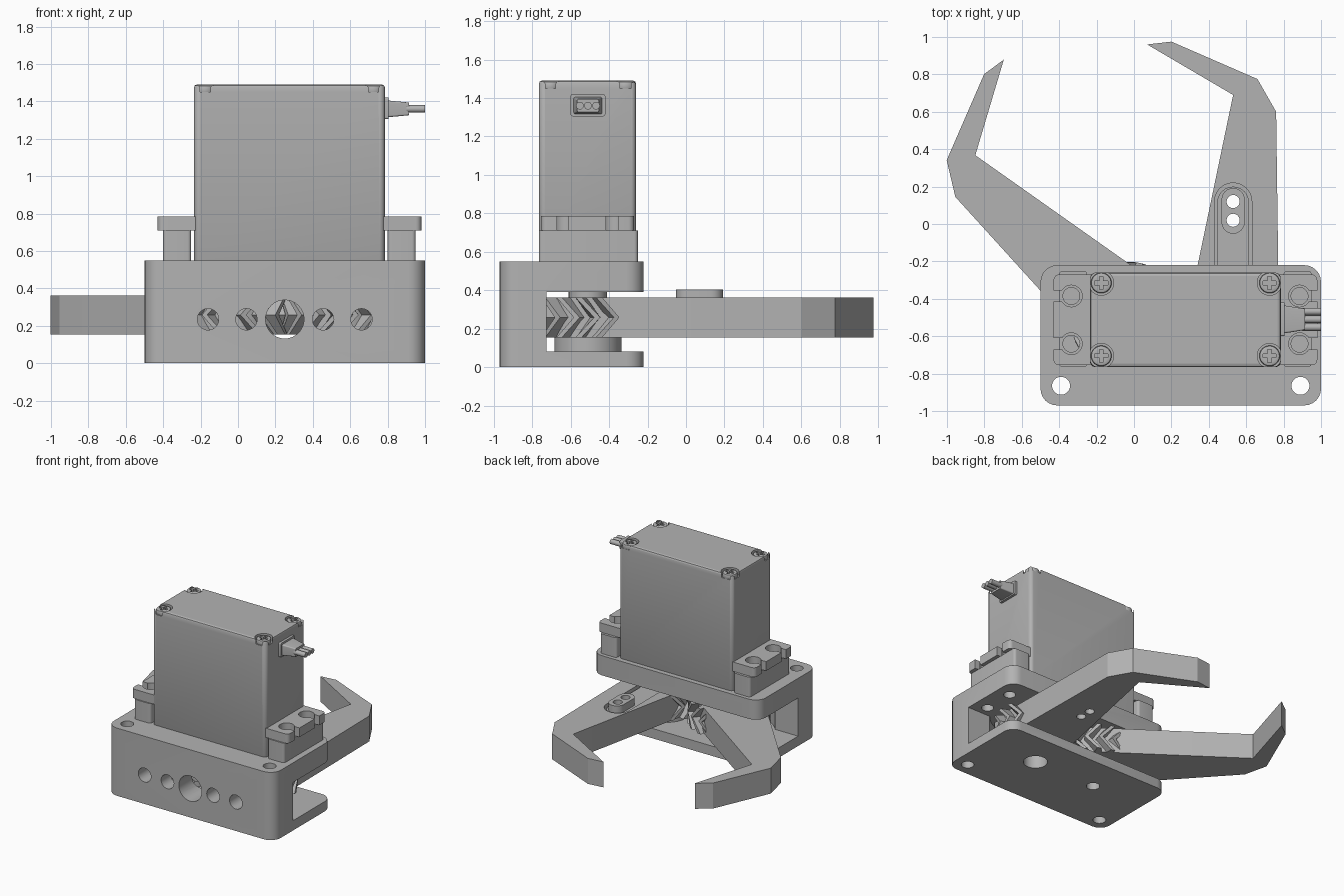
import bpy, bmesh
from math import sin, cos, pi, radians
from mathutils import Matrix, Vector

if "Cube" in bpy.data.objects:
    bpy.data.objects.remove(bpy.data.objects["Cube"])

grey = bpy.data.materials.new("plain_grey")
grey.use_nodes = True
grey.diffuse_color = (0.45, 0.45, 0.45, 1)
grey.node_tree.nodes["Principled BSDF"].inputs["Base Color"].default_value = (0.45, 0.45, 0.45, 1)

ALONG_Y = Matrix.Rotation(pi / 2, 4, 'X')
ALONG_X = Matrix(((0, 0, 1, 0), (1, 0, 0, 0), (0, 1, 0, 0), (0, 0, 0, 1)))


# Outline helpers
def arc(cx, cy, r, a0, a1, n):
    return [(cx + r * cos(radians(a0 + (a1 - a0) * i / n)),
             cy + r * sin(radians(a0 + (a1 - a0) * i / n))) for i in range(n + 1)]


def circle(cx, cy, r, n=32):
    return arc(cx, cy, r, 0, 360, n)[:-1]


def rect(x0, x1, y0, y1, r=0):
    if not r:
        return [(x0, y0), (x1, y0), (x1, y1), (x0, y1)]
    return (arc(x1 - r, y0 + r, r, -90, 0, 6) + arc(x1 - r, y1 - r, r, 0, 90, 6)
            + arc(x0 + r, y1 - r, r, 90, 180, 6) + arc(x0 + r, y0 + r, r, 180, 270, 6))


def slot(cx, y0, y1, r):
    return arc(cx, y0, r, 180, 360, 12) + arc(cx, y1, r, 0, 180, 12)


# Object helpers
def finish(name, bm, matrix):
    bmesh.ops.transform(bm, matrix=matrix, verts=bm.verts)
    bmesh.ops.recalc_face_normals(bm, faces=bm.faces)
    mesh = bpy.data.meshes.new(name)
    bm.to_mesh(mesh)
    bm.free()
    mesh.materials.append(grey)
    ob = bpy.data.objects.new(name, mesh)
    bpy.context.collection.objects.link(ob)
    return ob


def prism(name, outline, z0, z1, matrix=Matrix(), taper=1):
    bm = bmesh.new()
    mid = sum((Vector(p) for p in outline), Vector((0, 0))) / len(outline)
    low = [bm.verts.new((x, y, z0)) for x, y in outline]
    high = [bm.verts.new((*(mid + (Vector(p) - mid) * taper), z1)) for p in outline]
    bm.faces.new(low[::-1])
    bm.faces.new(high)
    n = len(low)
    for i in range(n):
        j = (i + 1) % n
        bm.faces.new((low[i], low[j], high[j], high[i]))
    return finish(name, bm, matrix)


def apply(ob, mod):
    bpy.context.view_layer.objects.active = ob
    bpy.ops.object.modifier_apply(modifier=mod.name)


def cut(ob, outline, z0, z1, matrix=Matrix()):
    cutter = prism("cutter", outline, z0, z1, matrix)
    cutter.hide_render = True
    mod = ob.modifiers.new("cut", 'BOOLEAN')
    mod.operation, mod.solver, mod.object = 'DIFFERENCE', 'EXACT', cutter
    apply(ob, mod)
    bpy.data.objects.remove(cutter)


def soften(ob, width):
    mod = ob.modifiers.new("soften", 'BEVEL')
    mod.width, mod.segments, mod.angle_limit = width, 2, radians(40)
    apply(ob, mod)


AXIS_Y = -0.51
RIGHT_X, LEFT_X = 0.53, -0.03
MOUNT_X, MOUNT_Y = (-0.335, 0.885), (-0.64, -0.385)

# C-shaped bracket with gear clearance and drilled holes
bracket = prism("bracket", rect(-0.5, 1, -0.97, -0.22, 0.09), 0, 0.55)
cut(bracket, rect(-1, 2, -0.725, 0), 0.08, 0.39)
for x in (LEFT_X, RIGHT_X):
    cut(bracket, circle(x, AXIS_Y, 0.34, 48), 0.08, 0.39)
for x in (-0.16, 0.045, 0.25, 0.455, 0.66):
    cut(bracket, circle(x, 0.235, 0.103 if x == 0.25 else 0.057), 0.4, 1.1, ALONG_Y)
for x in (-0.39, 0.89):
    cut(bracket, circle(x, -0.865, 0.048), -0.1, 0.7)
cut(bracket, circle(RIGHT_X, AXIS_Y, 0.09), -0.1, 0.2)
cut(bracket, circle(LEFT_X, AXIS_Y, 0.05), -0.1, 0.2)

# Raised pads that carry the servo flange
pads = [prism("left_end_pad", rect(-0.4, -0.25, -0.765, -0.25, 0.02), 0.54, 0.71),
        prism("right_end_pad", rect(0.8, 0.95, -0.765, -0.25, 0.02), 0.54, 0.71)]
for x, pad in zip(MOUNT_X, pads):
    for y in MOUNT_Y:
        cut(pad, circle(x, y, 0.045), 0.5, 0.8)
        cut(bracket, circle(x, y, 0.045), 0.3, 0.8)

# Servo flange with open keyhole slots
flange = prism("servo_flange", rect(-0.43, 0.98, -0.755, -0.27, 0.03), 0.71, 0.785)
for x, outer in zip(MOUNT_X, (-0.6, 1.2)):
    for y in MOUNT_Y:
        cut(flange, circle(x, y, 0.058), 0.6, 0.9)
        cut(flange, rect(min(x, outer), max(x, outer), y - 0.03, y + 0.03), 0.6, 0.9)

# Servo case with corner pockets and cross-head screws
case = prism("servo_case", rect(-0.235, 0.785, -0.765, -0.26, 0.03), 0.53, 1.49)
soften(case, 0.015)
for i, x in enumerate((-0.175, 0.725)):
    for j, y in enumerate((-0.705, -0.315)):
        cut(case, circle(x, y, 0.066), 1.45, 1.6)
        screw = prism(f"case_screw_{2 * i + j + 1}", circle(x, y, 0.055), 1.44, 1.485)
        soften(screw, 0.01)
        cut(screw, rect(x - 0.035, x + 0.035, y - 0.01, y + 0.01), 1.465, 1.6)
        cut(screw, rect(x - 0.01, x + 0.01, y - 0.035, y + 0.035), 1.465, 1.6)

# Cable outlet
prism("cable_collar", rect(-0.6, -0.42, 1.305, 1.42, 0.01), 0.77, 0.805, ALONG_X)
prism("cable_boot", rect(-0.585, -0.435, 1.315, 1.405, 0.01), 0.8, 0.915, ALONG_X, 0.75)
for i in (-1, 0, 1):
    prism(f"wire_{i + 2}", circle(AXIS_Y + i * 0.042, 1.36, 0.02, 16), 0.9, 1, ALONG_X)

# Fingers: tangent arms around a gear root, with herringbone teeth
finger_outline = arc(0, 0, 0.245, 168, 360, 32) + [
    (0.23, 1.11), (0.13, 1.285), (-0.33, 1.485), (-0.46, 1.47), (0, 1.2)]
Z0, Z1 = 0.155, 0.362


def gear_teeth(name, start, matrix):
    bm = bmesh.new()
    for k in range(13):
        rings = []
        for z, twist in ((Z0, -9), ((Z0 + Z1) / 2, 9), (Z1, -9)):
            a = start + 20 * k + twist
            rings.append([bm.verts.new((r * cos(radians(a + d)), r * sin(radians(a + d)), z))
                          for r, d in ((0.235, -7), (0.308, -3), (0.308, 3), (0.235, 7))])
        for low, high in zip(rings, rings[1:]):
            for i in range(4):
                j = (i + 1) % 4
                bm.faces.new((low[i], low[j], high[j], high[i]))
        bm.faces.new(rings[0][::-1])
        bm.faces.new(rings[2])
    return finish(name, bm, matrix)


right_place = Matrix.Translation((RIGHT_X, AXIS_Y, 0))
left_place = (Matrix.Translation((LEFT_X, AXIS_Y, 0)) @ Matrix.Rotation(radians(43), 4, 'Z')
              @ Matrix.Scale(-1, 4, (1, 0, 0)))
fingers = {}
for side, place, start in (("right", right_place, 140), ("left", left_place, 133)):
    fingers[side] = prism(side + "_finger", finger_outline, Z0, Z1, place)
    gear_teeth(side + "_gear_teeth", start, place)

# Gear hubs, pivot pin and servo output shaft
for name, x, r in (("right_hub", RIGHT_X, 0.09), ("left_hub", LEFT_X, 0.05)):
    hub = prism(name, circle(x, AXIS_Y, 0.175, 40), 0.08, Z0 + 0.002)
    cut(hub, circle(x, AXIS_Y, r), 0, 0.15)
prism("pivot_pin", circle(LEFT_X, AXIS_Y, 0.09), 0.34, 0.4)
prism("output_shaft", circle(RIGHT_X, AXIS_Y, 0.1), 0.31, 0.4)

# Servo horn sunk into the right finger, with a raised end pad
cut(fingers["right"], slot(RIGHT_X, AXIS_Y, 0.12, 0.1), 0.3, 0.5)
horn = prism("servo_horn", slot(RIGHT_X, AXIS_Y, 0.115, 0.085), 0.295, 0.345)
horn_pad = prism("horn_pad", slot(RIGHT_X, 0.01, 0.13, 0.062), 0.3, 0.405)
for part in (fingers["right"], horn, horn_pad):
    for y in (0.02, 0.12):
        cut(part, circle(RIGHT_X, y, 0.035, 24), 0, 0.6)

# Smooth the round surfaces and keep edges sharp
bpy.ops.object.select_all(action='DESELECT')
for ob in bpy.context.collection.objects:
    if ob.type == 'MESH' and grey.name in ob.data.materials:
        ob.select_set(True)
        bpy.context.view_layer.objects.active = ob
bpy.ops.object.shade_smooth_by_angle(angle=radians(25))
